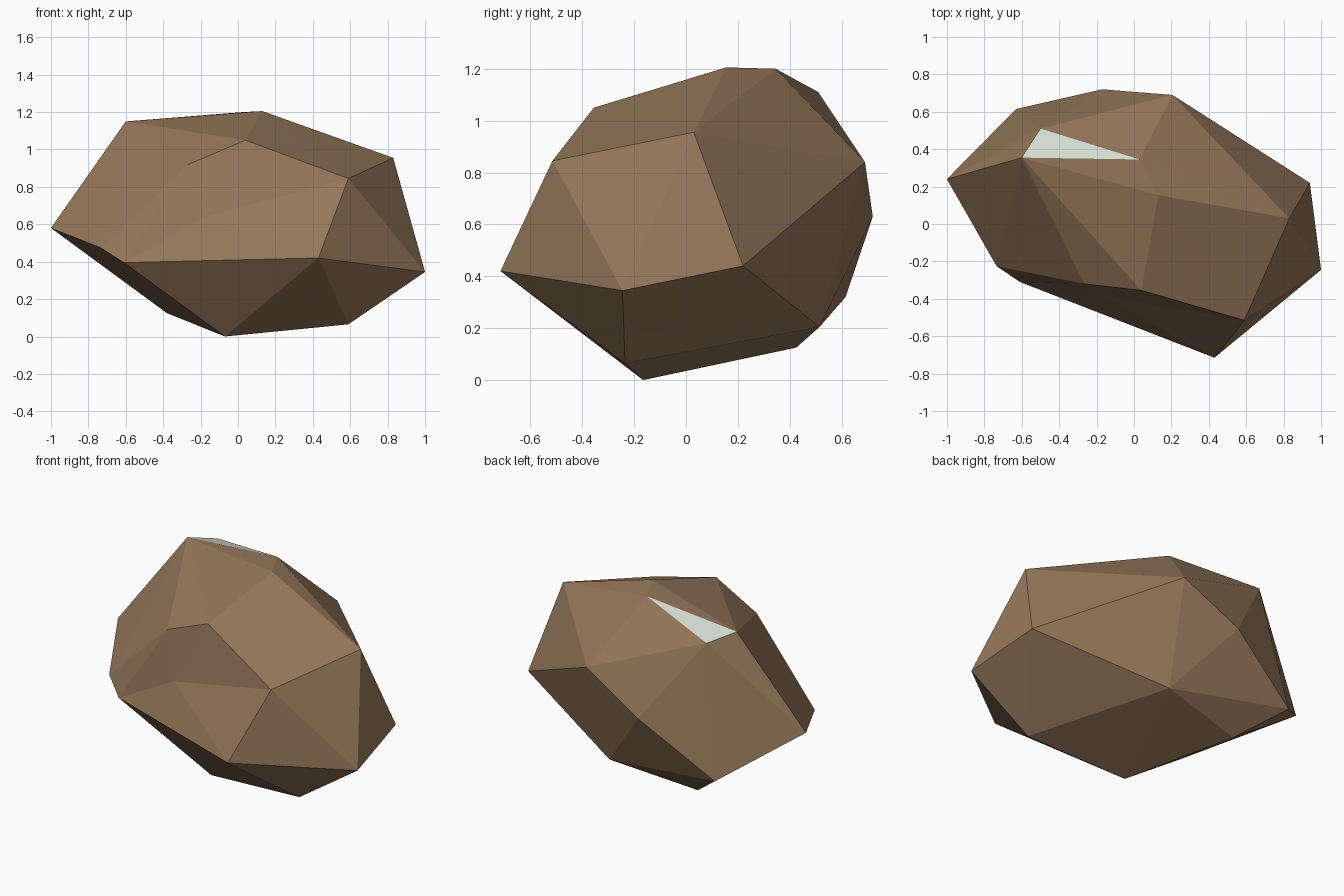
import bpy
import bmesh

# Remove the default object
cube = bpy.data.objects.get("Cube")
if cube:
    bpy.data.objects.remove(cube, do_unlink=True)


def make_material(name, colour):
    material = bpy.data.materials.new(name)
    material.use_nodes = True
    material.diffuse_color = colour
    shader = next(n for n in material.node_tree.nodes if n.type == "BSDF_PRINCIPLED")
    shader.inputs["Base Color"].default_value = colour
    shader.inputs["Roughness"].default_value = 0.9
    return material


# Named corners of the boulder
corners = {
    "left_tip": (-1, .24, .58),
    "crown_left": (-.6, .355, 1.15),
    "crown_back": (.03, .345, 1.2),
    "crown_front": (.13, .155, 1.205),
    "crown_rear_left": (-.5, .51, 1.11),
    "shoulder_right": (.83, .03, .955),
    "right_back": (.94, .22, .44),
    "right_tip": (1, -.245, .345),
    "brow_right": (.59, -.515, .845),
    "front_tip": (.43, -.715, .42),
    "brow_middle": (.04, -.355, 1.05),
    "brow_left": (-.265, -.32, .92),
    "front_left_low": (-.61, -.31, .395),
    "front_left_side": (-.735, -.225, .475),
    "base_front": (-.07, -.165, 0),
    "base_right": (.59, -.235, .065),
    "base_back_left": (-.38, .425, .125),
    "base_back": (.17, .515, .205),
    "back_right": (.205, .69, .84),
    "back_middle": (-.17, .72, .63),
    "back_left": (-.63, .615, .32),
}
dent_rim = {"front_left_low", "front_tip", "brow_right", "brow_middle", "brow_left"}
pale_facet = {"crown_left", "crown_back", "crown_rear_left"}

# Faceted body wrapped around the corners
bm = bmesh.new()
verts = {name: bm.verts.new(point) for name, point in corners.items()}
bmesh.ops.convex_hull(bm, input=list(bm.verts))

# Shallow dent in the front: replace the flat rim faces with a sunken fan
rim = {verts[name] for name in dent_rim}
flat = [f for f in bm.faces if set(f.verts) <= rim]
bmesh.ops.delete(bm, geom=flat, context="FACES")
open_edges = [e for e in bm.edges if e.is_boundary]
dent = bm.verts.new((-.18, -.38, .64))
for edge in open_edges:
    bm.faces.new((*edge.verts, dent))
bmesh.ops.recalc_face_normals(bm, faces=list(bm.faces))

# One pale facet on the crown, everything else brown
pale = {verts[name] for name in pale_facet}
for face in bm.faces:
    face.smooth = False
    face.material_index = int(set(face.verts) == pale)

mesh = bpy.data.meshes.new("boulder")
bm.to_mesh(mesh)
bm.free()
mesh.materials.append(make_material("earth_brown", (.30, .185, .10, 1)))
mesh.materials.append(make_material("pale_stone", (.68, .72, .66, 1)))
boulder = bpy.data.objects.new("boulder", mesh)
bpy.context.collection.objects.link(boulder)
